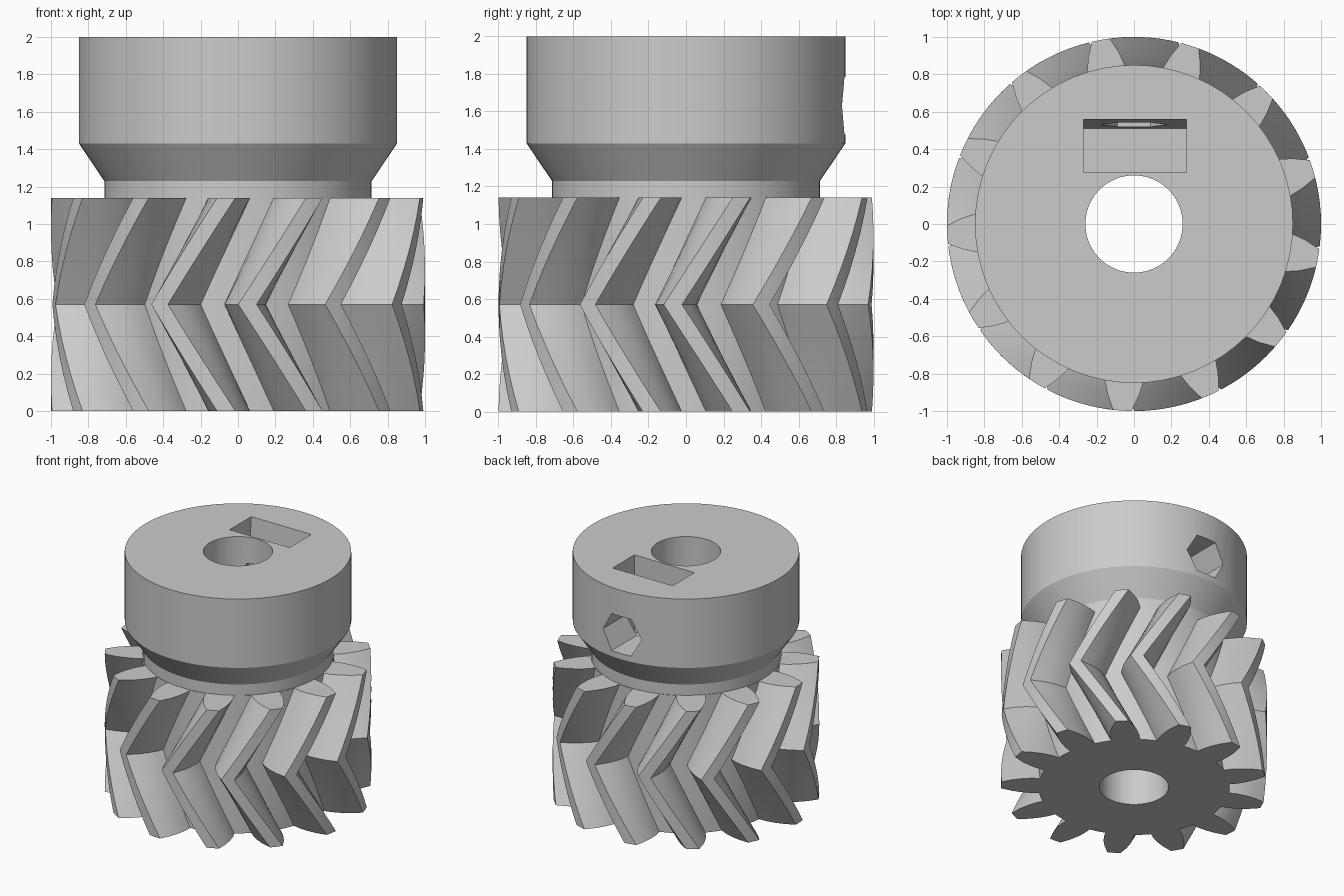
import bpy, bmesh, math
from math import radians, cos, sin, pi

cube = bpy.data.objects.get("Cube")
if cube:
    bpy.data.objects.remove(cube, do_unlink=True)

TEETH = 13
GEAR_TOP = 1.14
BORE = 0.26

grey = bpy.data.materials.new("plain_grey")
grey.use_nodes = True
grey.diffuse_color = (0.6, 0.6, 0.6, 1)
grey.node_tree.nodes["Principled BSDF"].inputs["Base Color"].default_value = grey.diffuse_color


def make_object(name, bm):
    bmesh.ops.recalc_face_normals(bm, faces=bm.faces)
    mesh = bpy.data.meshes.new(name)
    bm.to_mesh(mesh)
    bm.free()
    obj = bpy.data.objects.new(name, mesh)
    mesh.materials.append(grey)
    bpy.context.collection.objects.link(obj)
    return obj


def activate(obj):
    bpy.ops.object.select_all(action='DESELECT')
    obj.select_set(True)
    bpy.context.view_layer.objects.active = obj


def loft(name, rings, cyclic=False):
    """Skin closed rings of points; cap the ends unless the rings loop round."""
    bm = bmesh.new()
    loops = [[bm.verts.new(p) for p in ring] for ring in rings]
    pairs = list(zip(loops, loops[1:]))
    if cyclic:
        pairs.append((loops[-1], loops[0]))
    else:
        bm.faces.new(loops[0])
        bm.faces.new(loops[-1])
    for a, b in pairs:
        for i in range(len(a)):
            j = (i + 1) % len(a)
            bm.faces.new((a[i], a[j], b[j], b[i]))
    return make_object(name, bm)


def circle(r, z, n=64):
    return [(r * cos(2 * pi * i / n), r * sin(2 * pi * i / n), z) for i in range(n)]


def cut(obj, cutter):
    cutter.hide_render = True
    mod = obj.modifiers.new("cut", 'BOOLEAN')
    mod.operation = 'DIFFERENCE'
    mod.solver = 'EXACT'
    mod.object = cutter
    activate(obj)
    bpy.ops.object.modifier_apply(modifier=mod.name)
    bpy.data.objects.remove(cutter, do_unlink=True)


def smooth(obj):
    activate(obj)
    bpy.ops.object.shade_smooth_by_angle(angle=radians(30))


# Herringbone gear: one tooth flank as (radius, half angle), mirrored and repeated
FLANK = [(0.72, 8.7), (0.78, 8.2), (0.85, 6.9), (0.92, 5.2), (1.0, 2.8)]
TOOTH = [(r, -a) for r, a in FLANK] + [(1.0, 0)] + [(r, a) for r, a in reversed(FLANK)]
TOOTH.append((0.72, 180 / TEETH))


def gear_ring(z, turn):
    ring = []
    for k in range(TEETH):
        for r, a in TOOTH:
            t = radians(turn + a + k * 360 / TEETH)
            ring.append((r * cos(t), r * sin(t), z))
    return ring


STEPS = 12
END_TURN, TWIST = 266.4, 21.2
rings = []
for s in range(STEPS + 1):
    f = s / STEPS
    bend = 1 - abs(2 * f - 1)          # zero at both ends, one at the middle
    rings.append(gear_ring(f * GEAR_TOP, END_TURN - TWIST * bend))
gear = loft("herringbone_gear", rings)
cut(gear, loft("bore_cutter", [circle(BORE, -0.2), circle(BORE, GEAR_TOP + 0.2)]))
smooth(gear)

# Hub: neck, flare and collar turned around the bore
PROFILE = [(BORE, GEAR_TOP), (0.715, GEAR_TOP), (0.715, 1.23),
           (0.85, 1.43), (0.85, 2.0), (BORE, 2.0)]
hub = loft("hub_collar", [circle(r, z) for r, z in PROFILE], cyclic=True)


# Nut slot, slightly tapered on its outer wall
def slot_ring(z, outer):
    return [(-0.27, 0.275, z), (0.28, 0.275, z), (0.28, outer, z), (-0.27, outer, z)]


cut(hub, loft("slot_cutter", [slot_ring(1.36, 0.51), slot_ring(2.1, 0.567)]))

# Six-sided set screw hole from the back of the collar into the bore
hexagon = [(x, z + 1.63) for x, y, z in
           [(0.177 * cos(i * pi / 3), 0, 0.177 * sin(i * pi / 3)) for i in range(6)]]
cut(hub, loft("screw_cutter", [[(x, y, z) for x, z in hexagon] for y in (0.1, 1.0)]))
smooth(hub)
